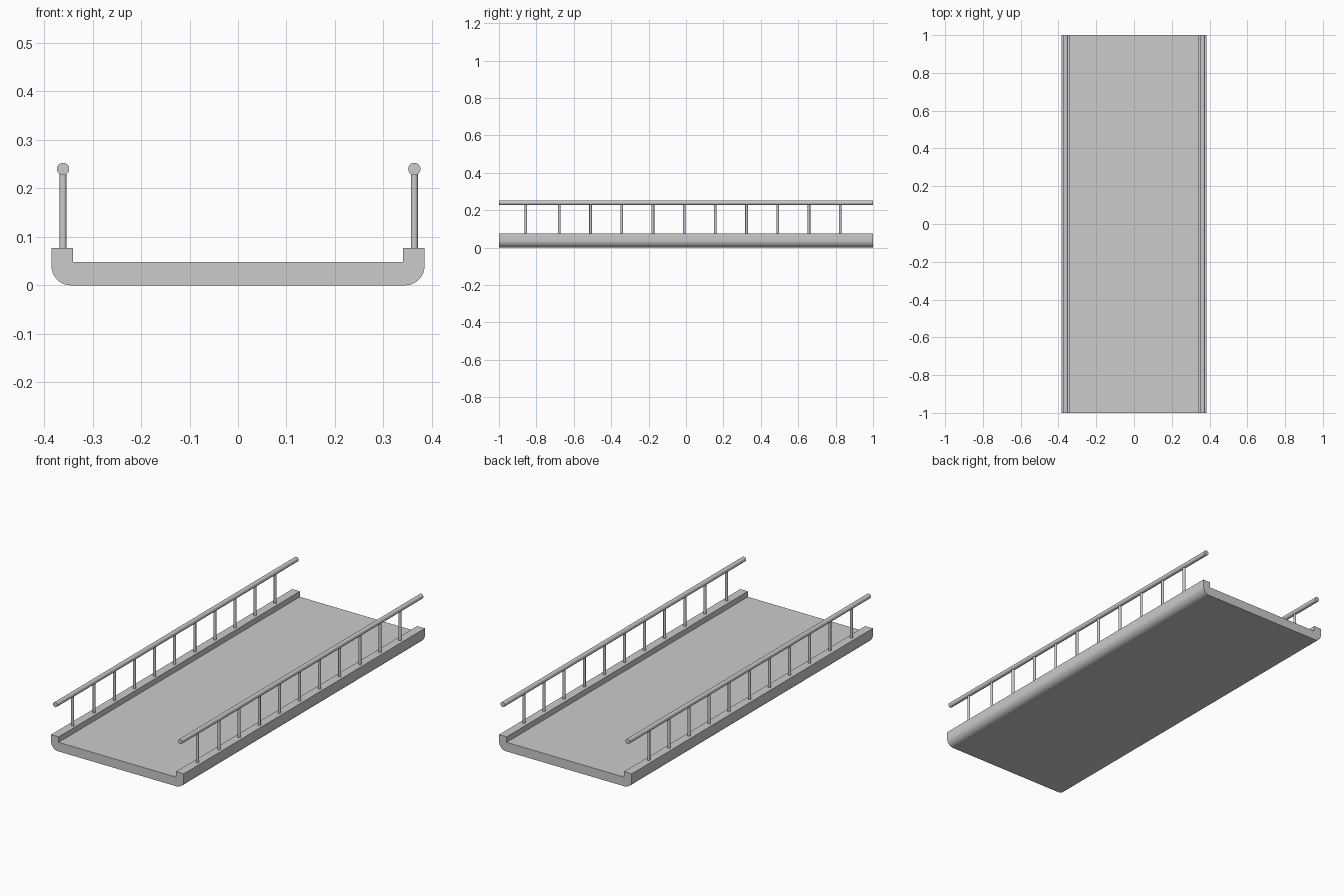
import bpy, bmesh, math

if "Cube" in bpy.data.objects:
    bpy.data.objects.remove(bpy.data.objects["Cube"])

def smooth(ob):
    bpy.ops.object.select_all(action='DESELECT')
    ob.select_set(True)
    bpy.context.view_layer.objects.active = ob
    bpy.ops.object.shade_smooth_by_angle(angle=math.radians(35))

def cylinder(name, radius, depth, loc, rot=(0, 0, 0), sides=24):
    bpy.ops.mesh.primitive_cylinder_add(vertices=sides, radius=radius, depth=depth,
                                        location=loc, rotation=rot)
    ob = bpy.context.object
    ob.name = name
    smooth(ob)
    return ob

# Deck: curbed profile with rounded lower corners, extruded along y
W, R, LENGTH = 0.385, 0.04, 2.0
half = [(0.341, 0.048), (0.341, 0.077), (W, 0.077)]
half += [(W - R + R * math.cos(a), R - R * math.sin(a))
         for a in (math.pi / 2 * i / 10 for i in range(11))]
profile = half + [(-x, z) for x, z in reversed(half)]

bm = bmesh.new()
face = bm.faces.new([bm.verts.new((x, -LENGTH / 2, z)) for x, z in profile])
ext = bmesh.ops.extrude_face_region(bm, geom=[face], use_keep_orig=True)
verts = [g for g in ext["geom"] if isinstance(g, bmesh.types.BMVert)]
bmesh.ops.translate(bm, verts=verts, vec=(0, LENGTH, 0))
bmesh.ops.recalc_face_normals(bm, faces=bm.faces)
mesh = bpy.data.meshes.new("bridge_deck")
bm.to_mesh(mesh)
bm.free()
deck = bpy.data.objects.new("bridge_deck", mesh)
bpy.context.collection.objects.link(deck)
smooth(deck)

# Railings: one long handrail and eleven posts per side
post_ys = [-0.856] + [-0.677 + 0.1668 * i for i in range(10)]
for side, x in (("left", -0.361), ("right", 0.364)):
    cylinder(f"{side}_handrail", 0.0127, LENGTH, (x, 0, 0.24), (math.pi / 2, 0, 0), 32)
    for i, y in enumerate(post_ys):
        cylinder(f"{side}_post_{i + 1}", 0.0072, 0.165, (x, y, 0.1525))
